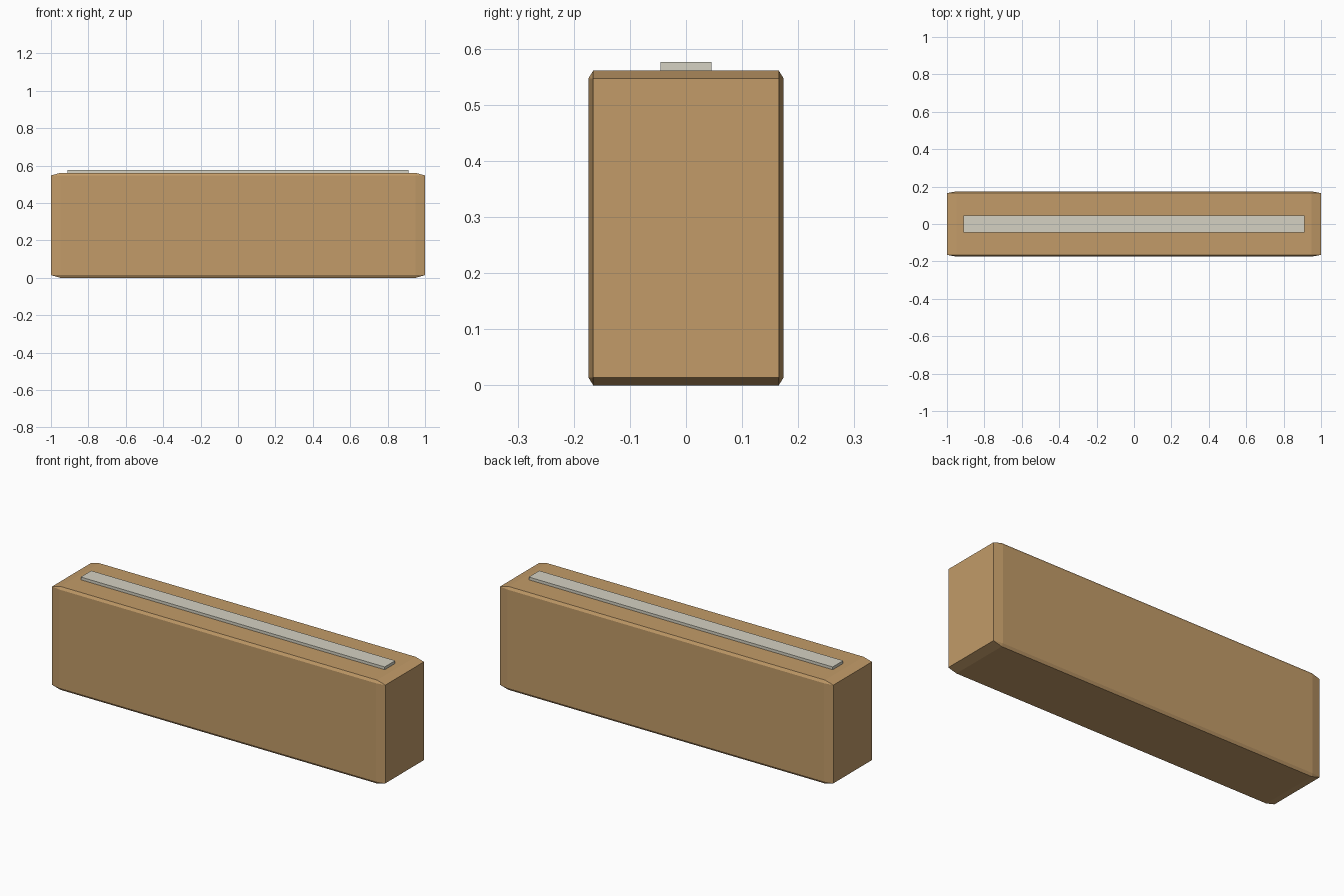
import bpy, bmesh

if "Cube" in bpy.data.objects:
    bpy.data.objects.remove(bpy.data.objects["Cube"])


def material(name, color):
    mat = bpy.data.materials.new(name)
    mat.diffuse_color = (*color, 1.0)
    mat.use_nodes = True
    mat.node_tree.nodes["Principled BSDF"].inputs["Base Color"].default_value = mat.diffuse_color
    return mat


def block(name, size, z_bottom, mat, bevel=0.0):
    """Unit cube, chamfered before scaling so the chamfer stretches with it."""
    bm = bmesh.new()
    bmesh.ops.create_cube(bm, size=1.0)
    if bevel:
        bmesh.ops.bevel(bm, geom=bm.edges[:], offset=bevel, segments=1,
                        profile=0.5, affect='EDGES')
    bmesh.ops.scale(bm, vec=size, verts=bm.verts)
    bmesh.ops.translate(bm, vec=(0, 0, z_bottom + size[2] / 2), verts=bm.verts)
    mesh = bpy.data.meshes.new(name)
    bm.to_mesh(mesh)
    bm.free()
    mesh.materials.append(mat)
    obj = bpy.data.objects.new(name, mesh)
    bpy.context.collection.objects.link(obj)
    return obj


tan = material("tan", (0.54, 0.33, 0.14))
pale = material("pale_strip", (0.66, 0.64, 0.54))

# Long chamfered body
block("body", (2.0, 0.348, 0.561), 0.0, tan, bevel=0.025)

# Thin strip along the top
block("top_strip", (1.824, 0.09, 0.018), 0.558, pale)
